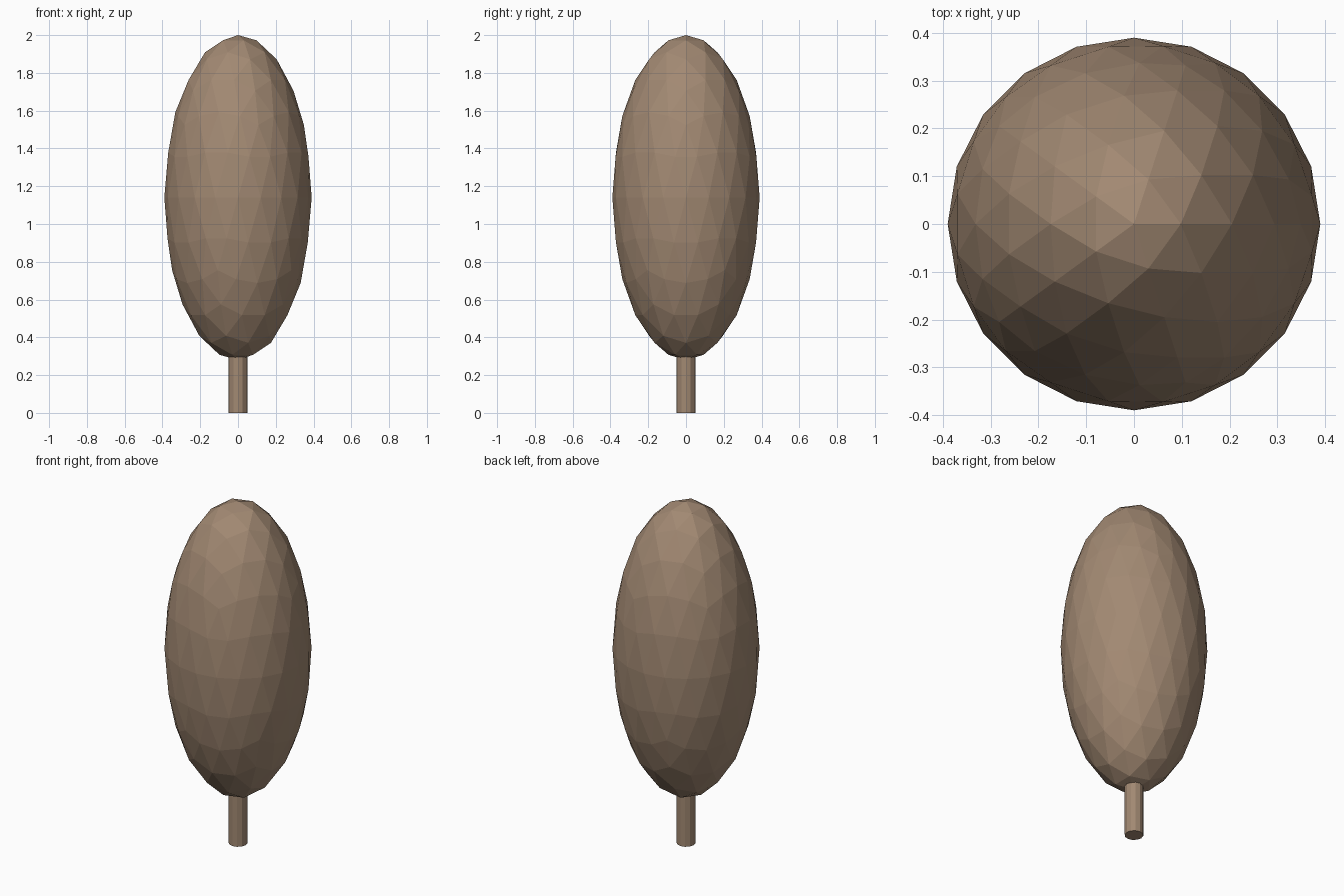
import bpy

if "Cube" in bpy.data.objects:
    bpy.data.objects.remove(bpy.data.objects["Cube"])

# Shared brown colour
brown = bpy.data.materials.new("brown")
brown.diffuse_color = (0.36, 0.25, 0.17, 1)
brown.use_nodes = True
brown.node_tree.nodes["Principled BSDF"].inputs["Base Color"].default_value = brown.diffuse_color


def finish(name):
    ob = bpy.context.object
    ob.name = name
    bpy.ops.object.transform_apply(location=False, rotation=False, scale=True)
    ob.data.materials.append(brown)
    return ob


# Foliage: faceted icosphere stretched into an upright ellipsoid
bpy.ops.mesh.primitive_ico_sphere_add(subdivisions=3, radius=1, location=(0, 0, 1.14))
bpy.context.object.scale = (0.39, 0.39, 0.86)
finish("foliage")

# Trunk: slim cylinder ending just inside the foliage
TRUNK_HEIGHT = 0.31
bpy.ops.mesh.primitive_cylinder_add(vertices=12, radius=0.05, depth=TRUNK_HEIGHT,
                                    location=(0, 0, TRUNK_HEIGHT / 2))
finish("trunk")
